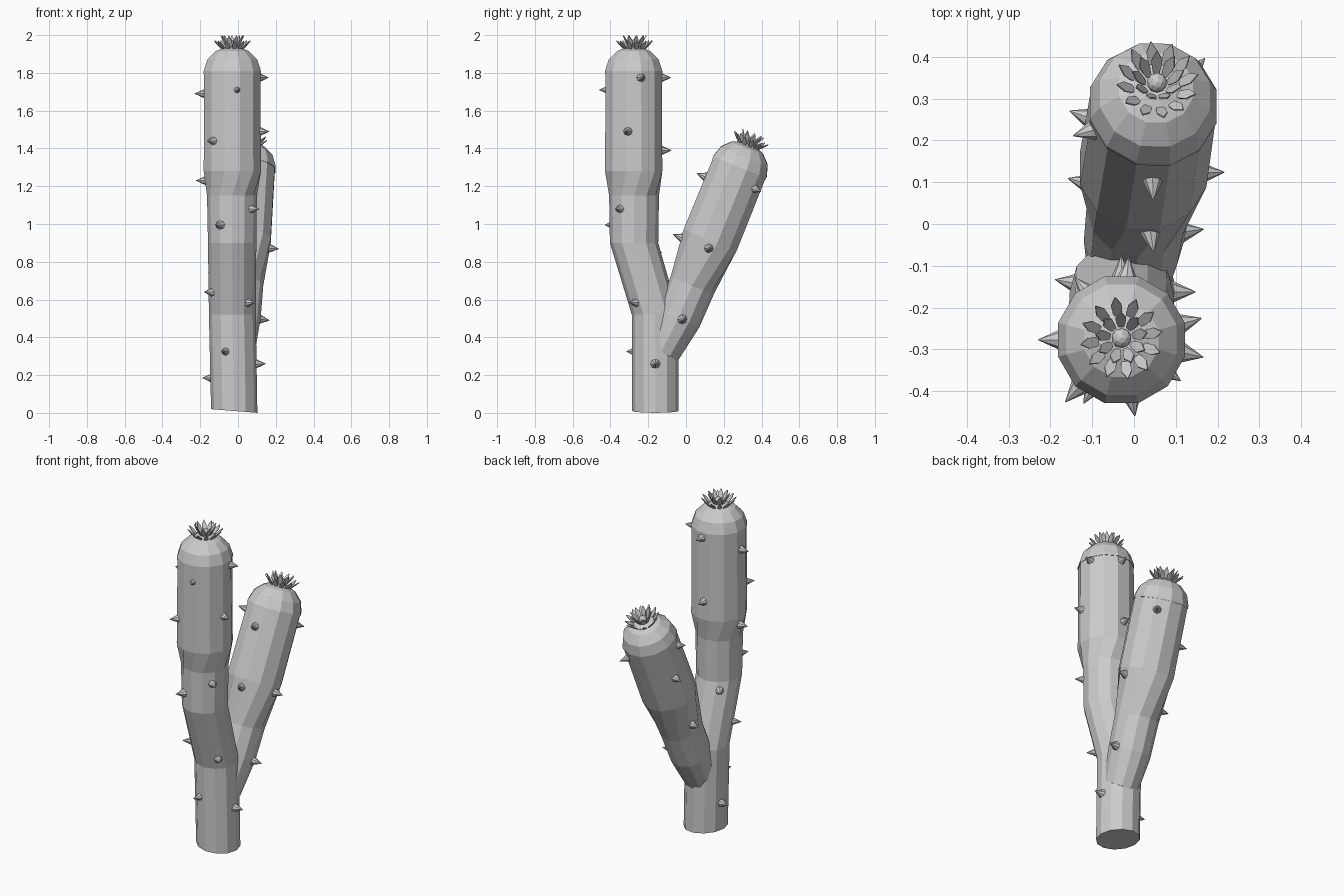
import bpy, bmesh, math
from mathutils import Vector, Matrix

if "Cube" in bpy.data.objects:
    bpy.data.objects.remove(bpy.data.objects["Cube"])

SIDES = 12


def make_object(name, bm):
    bmesh.ops.recalc_face_normals(bm, faces=bm.faces)
    me = bpy.data.meshes.new(name)
    bm.to_mesh(me)
    bm.free()
    ob = bpy.data.objects.new(name, me)
    bpy.context.collection.objects.link(ob)
    return ob


def frame(d):
    """Axes across a stem that runs along d."""
    d = Vector(d).normalized()
    e1 = (Vector((1, 0, 0)) - d * d.x).normalized()
    return e1, d.cross(e1), d


def loft(name, rings):
    """Skin a stem through rings of (centre, radius, normal, half-step twist)."""
    bm = bmesh.new()
    prev = None
    for c, r, n, twist in rings:
        e1, e2, _ = frame(n)
        ring = []
        for i in range(SIDES):
            a = 2 * math.pi * (i + 0.5 * twist) / SIDES
            ring.append(bm.verts.new(Vector(c) + r * (e1 * math.cos(a) + e2 * math.sin(a))))
        if prev:
            for i in range(SIDES):
                j = (i + 1) % SIDES
                bm.faces.new((prev[i], prev[j], ring[j], ring[i]))
        else:
            bm.faces.new(ring[::-1])
        prev = ring
    bm.faces.new(prev)
    return make_object(name, bm)


def dome(name, c, d):
    """Rounded cap on the end of a stem."""
    n = Vector(d).normalized()
    prof = [(-0.005, 0.157), (0.01, 0.157), (0.07, 0.137), (0.115, 0.092), (0.137, 0.035)]
    loft(name, [(Vector(c) + n * h, r, d, 1) for h, r in prof])


def spikes(name, rings, d, items):
    """Small cones; each item is (height on axis, angle, size)."""
    bm = bmesh.new()
    e1, e2, _ = frame(d)
    for z, deg, s in items:
        for (c0, r0, *_), (c1, r1, *_) in zip(rings, rings[1:]):
            if c0[2] <= z <= c1[2]:
                t = (z - c0[2]) / (c1[2] - c0[2])
                c, r = Vector(c0).lerp(Vector(c1), t), r0 + (r1 - r0) * t
        a = math.radians(deg)
        out = e1 * math.cos(a) + e2 * math.sin(a)
        m = Matrix.Translation(c + out * (r + 0.017 * s)) @ out.to_track_quat('Z', 'Y').to_matrix().to_4x4()
        bmesh.ops.create_cone(bm, cap_ends=True, segments=8, radius1=0.026 * s,
                              radius2=0.001, depth=0.055 * s, matrix=m)
    make_object(name, bm)


def flower(name, apex, d):
    """Two rows of leaf-shaped petals around a bead."""
    e1, e2, n = frame(d)
    apex = Vector(apex)
    bm = bmesh.new()
    # rows: count, base radius, base height, tip radius, tip height
    for count, r0, h0, r1, h1 in [(12, 0.045, -0.02, 0.098, 0.035), (9, 0.025, -0.005, 0.062, 0.062)]:
        for i in range(count):
            a = 2 * math.pi * (i + 0.3) / count
            out = e1 * math.cos(a) + e2 * math.sin(a)
            side = n.cross(out)
            pts = []
            for t, w in [(0, 0.004), (0.35, 0.011), (0.65, 0.013), (1, 0.001)]:
                p = apex + out * (r0 + (r1 - r0) * t) + n * (h0 + (h1 - h0) * t)
                pts.append((bm.verts.new(p - side * w), bm.verts.new(p + side * w)))
            for (a0, b0), (a1, b1) in zip(pts, pts[1:]):
                bm.faces.new((a0, b0, b1, a1))
    petals = make_object(name + "_petals", bm)
    mod = petals.modifiers.new("thickness", 'SOLIDIFY')
    mod.thickness, mod.offset = 0.004, 0
    bm = bmesh.new()
    bmesh.ops.create_icosphere(bm, subdivisions=2, radius=0.024,
                               matrix=Matrix.Translation(apex + n * 0.015))
    make_object(name + "_bead", bm)


# Main stem
UP = (0, 0, 1)
main = [((-0.02, -0.162, 0.01), 0.123, (0.08, 0, 1), 0),
        ((-0.03, -0.163, 0.52), 0.124, UP, 0),
        ((-0.031, -0.275, 0.90), 0.128, UP, 0),
        ((-0.032, -0.275, 1.15), 0.132, UP, 0),
        ((-0.03, -0.277, 1.28), 0.157, UP, 1),
        ((-0.03, -0.277, 1.80), 0.154, UP, 1)]
loft("main_stem", main)
dome("main_cap", main[-1][0], UP)
spikes("main_spikes", main, UP, [
    (1.71, -80, 0.7), (1.775, 15, 1), (1.775, 85, 1), (1.69, 180, 1), (1.44, 228, 1),
    (1.49, -12, 1), (1.39, 90, 1), (1.23, 180, 1), (1.08, -35, 1), (0.995, 240, 1.1),
    (0.85, 130, 1), (0.64, 207, 1), (0.585, -45, 1), (0.325, 250, 0.9),
    (0.185, 170, 1), (0.26, 0, 1.1)])
flower("main_flower", (-0.03, -0.273, 1.935), UP)

# Side arm, leaning back
LEAN = (0.06, 0.37, 0.93)
arm = [((-0.01, -0.13, 0.325), 0.10, (0, 0.5, 0.86), 0),
       ((0.0, -0.04, 0.50), 0.12, (0, 0.4, 0.92), 0),
       ((0.01, 0.035, 0.68), 0.124, LEAN, 0),
       ((0.022, 0.13, 0.92), 0.157, LEAN, 1),
       ((0.046, 0.283, 1.297), 0.154, LEAN, 1)]
loft("side_arm", arm)
dome("arm_cap", arm[-1][0], LEAN)
spikes("arm_spikes", arm, LEAN, [
    (1.235, 50, 1), (0.884, 4, 1), (0.51, 10, 1.1), (1.195, -88, 1), (0.875, -82, 1),
    (1.25, 198, 1), (1.10, 160, 1), (0.75, 165, 1)])
flower("arm_flower", Vector(arm[-1][0]) + Vector(LEAN).normalized() * 0.135, LEAN)
